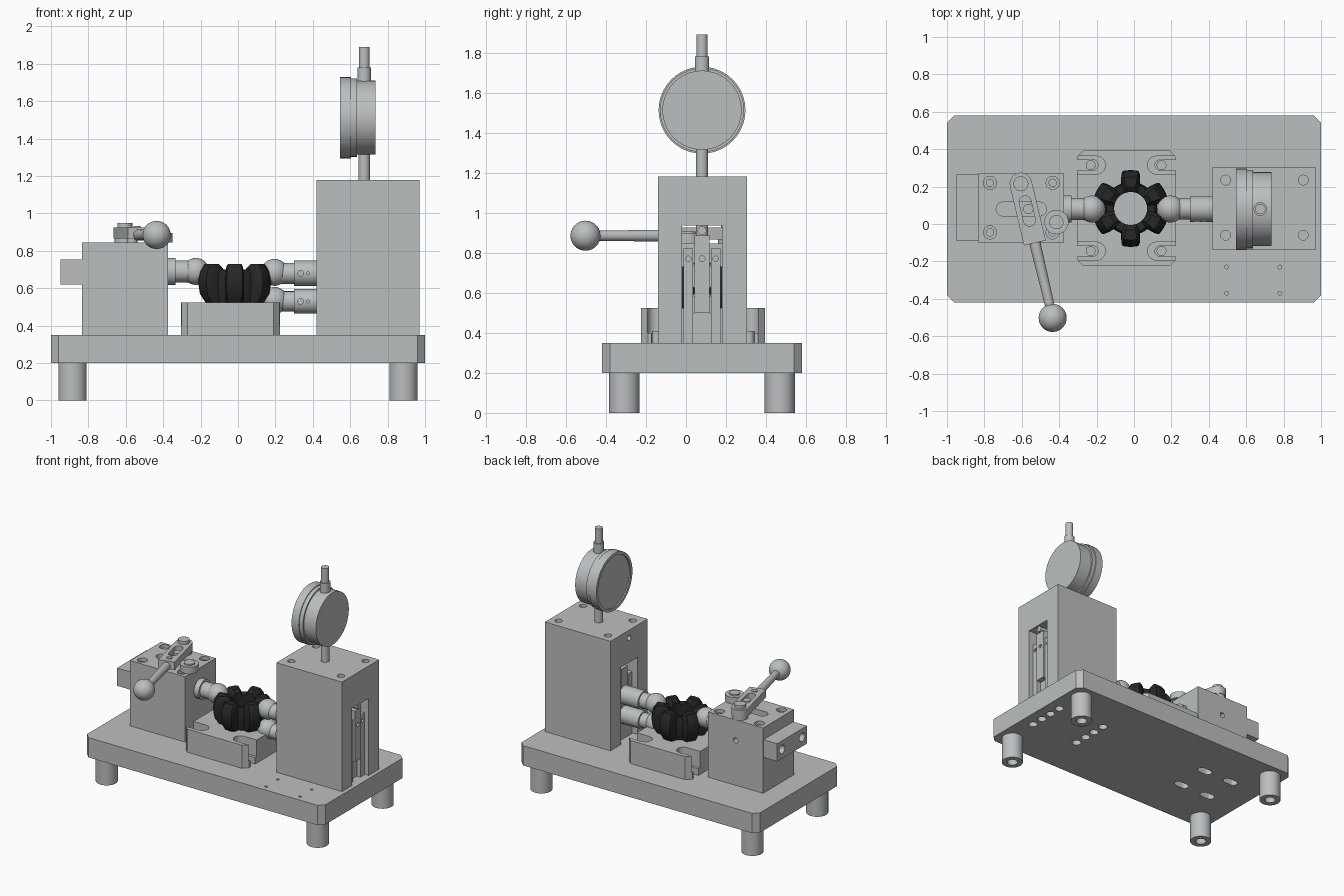
import bpy, bmesh, math
from mathutils import Matrix, Vector

cube = bpy.data.objects.get("Cube")
if cube:
    bpy.data.objects.remove(cube, do_unlink=True)


def material(name, rgb):
    m = bpy.data.materials.new(name)
    m.use_nodes = True
    m.diffuse_color = (*rgb, 1)
    m.node_tree.nodes["Principled BSDF"].inputs["Base Color"].default_value = (*rgb, 1)
    return m


STEEL = material("steel grey", (0.50, 0.52, 0.53))
RUBBER = material("black rubber", (0.02, 0.02, 0.02))
parts = []


def finish(name, bm, mat=STEEL):
    bmesh.ops.recalc_face_normals(bm, faces=bm.faces)
    me = bpy.data.meshes.new(name)
    bm.to_mesh(me)
    bm.free()
    me.materials.append(mat)
    ob = bpy.data.objects.new(name, me)
    bpy.context.collection.objects.link(ob)
    parts.append(ob)
    return ob


def prism(name, pts, z0, z1):
    bm = bmesh.new()
    face = bm.faces.new([bm.verts.new((x, y, z0)) for x, y in pts])
    out = bmesh.ops.extrude_face_region(bm, geom=[face])
    top = [v for v in out["geom"] if isinstance(v, bmesh.types.BMVert)]
    bmesh.ops.translate(bm, verts=top, vec=(0, 0, z1 - z0))
    return finish(name, bm)


def box(name, x0, x1, y0, y1, z0, z1, c=0):
    """Box with optional chamfer c on its upright corners."""
    if not c:
        return prism(name, [(x0, y0), (x1, y0), (x1, y1), (x0, y1)], z0, z1)
    return prism(name, [(x0 + c, y0), (x1 - c, y0), (x1, y0 + c), (x1, y1 - c),
                        (x1 - c, y1), (x0 + c, y1), (x0, y1 - c), (x0, y0 + c)], z0, z1)


def slot(name, x0, x1, y, r, z0, z1):
    """Round-ended slot along x, end centres at x0 and x1."""
    pts = []
    for cx, start in ((x1, -90), (x0, 90)):
        for k in range(13):
            a = math.radians(start + 15 * k)
            pts.append((cx + r * math.cos(a), y + r * math.sin(a)))
    return prism(name, pts, z0, z1)


def rod(name, p0, p1, r, r2=None):
    p0, p1 = Vector(p0), Vector(p1)
    d = p1 - p0
    bm = bmesh.new()
    mat = Matrix.Translation((p0 + p1) / 2) @ d.to_track_quat("Z", "Y").to_matrix().to_4x4()
    bmesh.ops.create_cone(bm, cap_ends=True, segments=40, radius1=r,
                          radius2=r if r2 is None else r2, depth=d.length, matrix=mat)
    return finish(name, bm)


def post(name, x, y, z0, z1, r):
    return rod(name, (x, y, z0), (x, y, z1), r)


def ball(name, p, r):
    bm = bmesh.new()
    bmesh.ops.create_uvsphere(bm, u_segments=32, v_segments=20, radius=r,
                              matrix=Matrix.Translation(p))
    return finish(name, bm)


def cut(ob, *cutters):
    for c in cutters:
        mod = ob.modifiers.new("cut", "BOOLEAN")
        mod.operation, mod.solver, mod.object = "DIFFERENCE", "EXACT", c
        bpy.context.view_layer.objects.active = ob
        bpy.ops.object.modifier_apply(modifier=mod.name)
        parts.remove(c)
        bpy.data.objects.remove(c, do_unlink=True)


CY = 0.08  # centre line of the working parts

# Base plate with underside screw holes and slots
base = box("base_plate", -1, 1, -0.42, 0.58, 0.2, 0.35, 0.04)
for x in (0.49, 0.9):
    for y in (-0.06, 0.04, 0.135, 0.235):
        cut(base, post("c", x, y, 0.1, 0.28, 0.032))
for x in (-0.72, -0.48):
    for y in (-0.04, 0.22):
        cut(base, slot("c", x - 0.03, x + 0.03, y, 0.03, 0.1, 0.28))
for x in (0.495, 0.78):
    for y in (-0.37, -0.23):
        cut(base, post("c", x, y, 0.28, 0.4, 0.01))

# Feet
for sx, xn in ((-1, "right"), (1, "left")):
    for sy, yn in ((-1, "front"), (1, "back")):
        x, y = sx * 0.885, CY + sy * 0.388
        foot = post(f"{yn}_{xn}_foot", x, y, 0, 0.2, 0.076)
        cut(foot, post("c", x, y, -0.05, 0.12, 0.038))

# Gauge tower with a slot through it
tower = box("gauge_tower", 0.42, 0.97, -0.14, 0.305, 0.35, 1.18)
cut(tower, box("c", 0.3, 1.1, -0.02, 0.18, 0.3, 0.935),
    rod("c", (0.3, CY, 1.12), (0.5, CY, 1.12), 0.02))
for x in (0.49, 0.905):
    for y in (-0.06, 0.235):
        cut(tower, post("c", x, y, 1.1, 1.3, 0.026))

# Sliding bars inside the tower
centre_bar = box("centre_bar", 0.46, 0.95, 0.042, 0.118, 0.5, 0.885)
cut(centre_bar, rod("c", (0.9, CY, 0.77), (1, CY, 0.77), 0.014))
for n, y0, y1 in (("front", -0.012, 0.036), ("back", 0.124, 0.172)):
    bar = box(f"{n}_guide_bar", 0.46, 0.94, y0, y1, 0.35, 0.82)
    y = (y0 + y1) / 2
    cut(bar, rod("c", (0.9, y, 0.77), (1, y, 0.77), 0.013))
box("lower_guide", 0.46, 0.91, 0.036, 0.124, 0.35, 0.5)
rod("cross_pin", (0.5, CY, 0.91), (0.96, CY, 0.91), 0.022)

# Dial gauge
post("gauge_lower_stem", 0.675, CY, 0.88, 1.34, 0.03)
post("gauge_collar", 0.675, CY, 1.69, 1.78, 0.036)
post("gauge_upper_stem", 0.675, CY, 1.77, 1.89, 0.028)
for n, x0, x1, r in (("bezel", 0.545, 0.605, 0.217), ("ring", 0.6, 0.635, 0.21),
                     ("body", 0.63, 0.735, 0.198)):
    disc = rod(f"gauge_{n}", (x0, CY, 1.512), (x1, CY, 1.512), r)
    if n == "bezel":
        cut(disc, rod("c", (0.5, CY, 1.512), (0.555, CY, 1.512), 0.195))

# Measuring probes on the tower
for n, z, r in (("upper", 0.68, 0.068), ("lower", 0.53, 0.066)):
    sleeve = rod(f"{n}_probe_sleeve", (0.3, CY, z), (0.47, CY, z), r)
    for x, hr in ((0.335, 0.015), (0.375, 0.008)):
        cut(sleeve, rod("c", (x, -0.1, z), (x, 0.045, z), hr))
    rod(f"{n}_probe_shaft", (0.2, CY, z), (0.31, CY, z), r - 0.012)
    ball(f"{n}_probe_tip", (0.195, CY, z + 0.005), 0.072)

# Clamp block with counterbored screws and top slot
block = box("clamp_block", -0.835, -0.375, -0.1, 0.27, 0.35, 0.845)
for x in (-0.77, -0.435):
    for y in (-0.045, 0.22):
        cut(block, post("c", x, y, 0.8, 0.9, 0.035))
        post("block_screw", x, y, 0.79, 0.825, 0.022)
cut(block, slot("c", -0.7, -0.505, CY, 0.037, 0.76, 0.9),
    rod("c", (-0.605, 0.2, 0.69), (-0.605, 0.4, 0.69), 0.02))

# Slide projecting from the clamp block
slide = box("clamp_slide", -0.95, -0.8, -0.092, 0.265, 0.62, 0.755)
for y in (-0.035, 0.205):
    cut(slide, rod("c", (-1, y, 0.69), (-0.86, y, 0.69), 0.032))

# Clamp plunger
rod("plunger_collar", (-0.4, CY, 0.69), (-0.335, CY, 0.69), 0.073)
rod("plunger_shaft", (-0.34, CY, 0.69), (-0.24, CY, 0.69), 0.058)
ball("plunger_tip", (-0.225, CY, 0.69), 0.072)

# Lever, laid along -x then turned about its pivot
lever = slot("lever_plate", -0.33, 0, 0, 0.06, 0.865, 0.925)
cut(lever, box("c", -0.5, -0.325, -0.1, 0.1, 0.8, 1),
    slot("c", -0.2, -0.1, 0, 0.032, 0.8, 1))
arm = rod("lever_rod", (-0.3, 0, 0.885), (-0.7, 0, 0.885), 0.03, 0.025)
knob = ball("lever_knob", (-0.737, 0, 0.885), 0.075)
turn = Matrix.Translation((-0.605, 0.215, 0)) @ Matrix.Rotation(math.pi / 2 + 0.233, 4, "Z")
for ob in (lever, arm, knob):
    ob.data.transform(turn)
post("pivot_spacer", -0.605, 0.215, 0.84, 0.87, 0.055)
post("pivot_bolt", -0.605, 0.215, 0.92, 0.95, 0.04)
post("drive_pin", -0.565, CY, 0.76, 0.915, 0.027)
post("lever_pin", -0.54, -0.05, 0.92, 0.932, 0.02)
post("stop_washer", -0.415, 0.01, 0.845, 0.895, 0.065)
post("stop_bolt", -0.415, 0.01, 0.89, 0.905, 0.038)

# Workpiece seat with stepped clamp slots open at both ends
seat = box("workpiece_seat", -0.305, 0.225, -0.225, 0.395, 0.35, 0.525, 0.035)
for y in (-0.145, 0.315):
    for n, x0, x1 in (("right", -0.5, -0.2), ("left", 0.12, 0.4)):
        cut(seat, slot("c", x0, x1, y, 0.048, 0.4, 0.6),
            slot("c", x0 - 0.02 if n == "right" else x0 + 0.02,
                 x1 - 0.02 if n == "right" else x1 + 0.02, y, 0.028, 0.3, 0.5))
        post(f"{n}_seat_screw", -0.232 if n == "right" else 0.147, y, 0.35, 0.41, 0.026)

# Six-lobed rubber coupling: rings of lobe radius, valley radius, lobe z, valley z
RINGS = [(0.088, 0.088, 0.525, 0.525), (0.165, 0.13, 0.525, 0.525),
         (0.195, 0.138, 0.57, 0.57), (0.205, 0.142, 0.63, 0.63),
         (0.197, 0.138, 0.69, 0.67), (0.168, 0.13, 0.73, 0.7),
         (0.115, 0.115, 0.73, 0.7), (0.088, 0.088, 0.71, 0.69)]
bm = bmesh.new()
N = 120
loops = []
for rl, rv, zl, zv in RINGS:
    ring = []
    for k in range(N):
        deg = 360 * k / N
        w = min(1, max(0, (21 - abs(deg % 60 - 30)) / 8))
        r, a = rv + (rl - rv) * w, math.radians(deg)
        ring.append(bm.verts.new((-0.018 + r * math.cos(a), 0.083 + r * math.sin(a),
                                  zv + (zl - zv) * w)))
    loops.append(ring)
for i, ring in enumerate(loops):
    nxt = loops[(i + 1) % len(loops)]
    for k in range(N):
        j = (k + 1) % N
        bm.faces.new((ring[k], ring[j], nxt[j], nxt[k]))
finish("rubber_coupling", bm, RUBBER)

# Smooth the round surfaces, keep the edges sharp
bpy.ops.object.select_all(action="DESELECT")
for ob in parts:
    ob.select_set(True)
bpy.context.view_layer.objects.active = base
bpy.ops.object.shade_smooth_by_angle(angle=math.radians(30))
